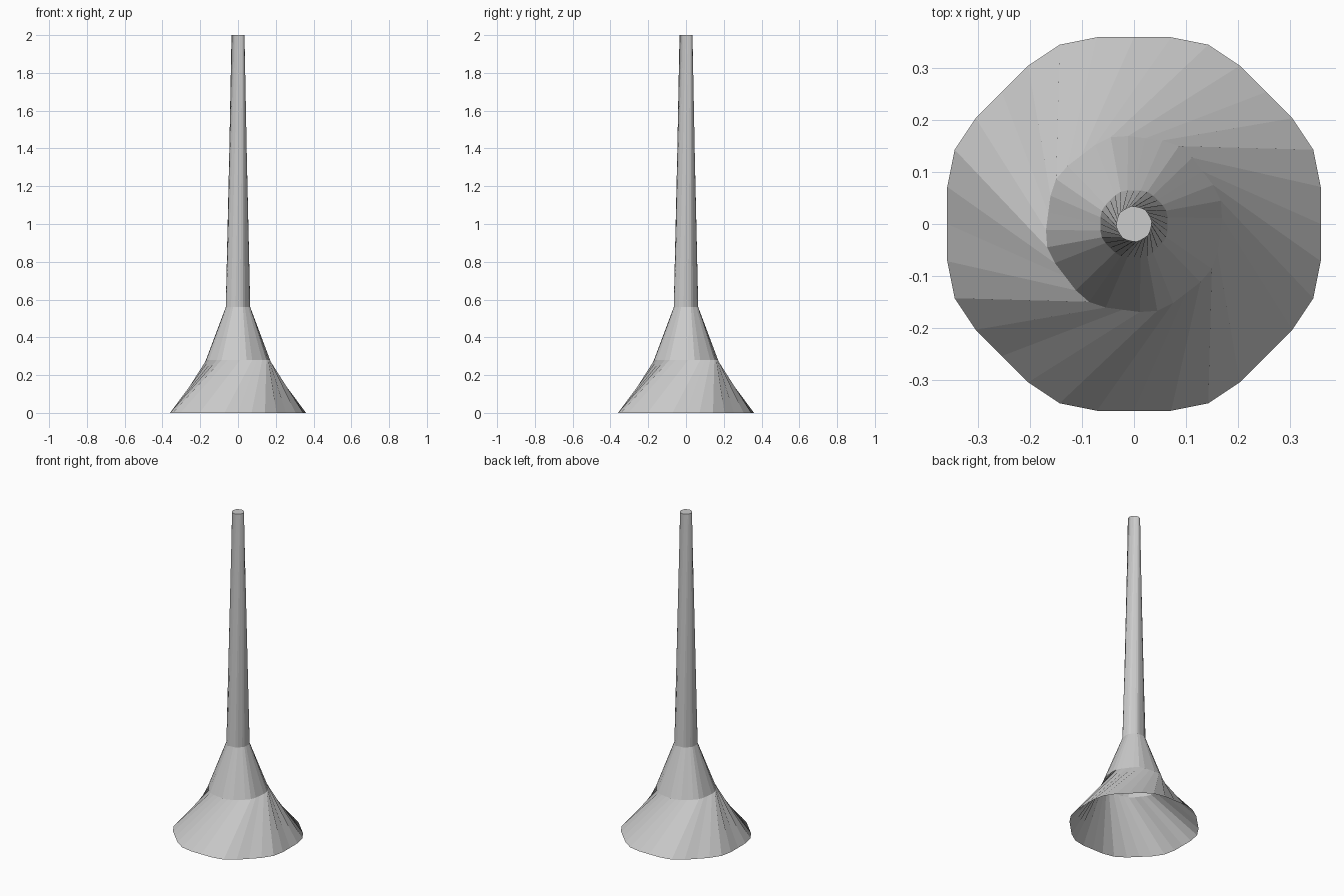
import bpy, bmesh
from math import sin, cos, pi, radians

if "Cube" in bpy.data.objects:
    bpy.data.objects.remove(bpy.data.objects["Cube"])

N = 32
# height, mean radius, lobe depth, twist in degrees
RINGS = [
    (0.00, 0.367, 0.007, 0.0),
    (0.28, 0.170, 0.0033, 37.5),
    (0.56, 0.066, 0.0012, 45.0),
    (2.00, 0.034, 0.0006, 75.0),
]


def make_ring(bm, z, radius, lobe, twist):
    # ring with eight soft corners, rotated about z
    verts = []
    for i in range(N):
        a = 2 * pi * i / N
        r = radius - lobe * cos(8 * a)
        t = a + radians(twist)
        verts.append(bm.verts.new((r * cos(t), r * sin(t), z)))
    return verts


# twisted flared shell: open at the base, closed at the tip
bm = bmesh.new()
rings = [make_ring(bm, *p) for p in RINGS]
for lo, hi in zip(rings, rings[1:]):
    for i in range(N):
        j = (i + 1) % N
        bm.faces.new((lo[i], lo[j], hi[j], hi[i]))
bm.faces.new(rings[-1])
mesh = bpy.data.meshes.new("twisted_spire")
bm.to_mesh(mesh)
bm.free()
bpy.context.collection.objects.link(bpy.data.objects.new("twisted_spire", mesh))
